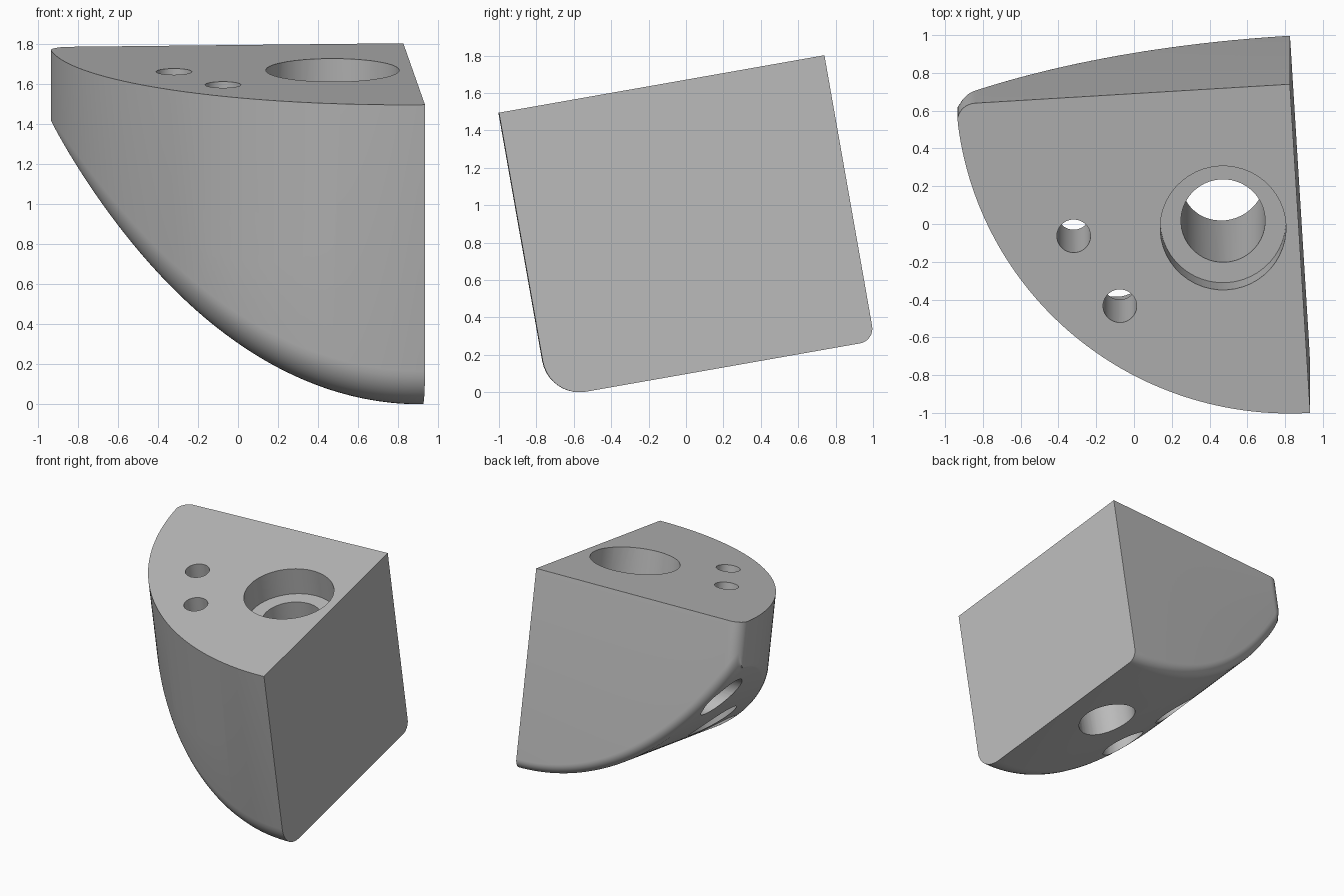
import bpy, bmesh, math
from mathutils import Matrix, Vector

if "Cube" in bpy.data.objects:
    bpy.data.objects.remove(bpy.data.objects["Cube"], do_unlink=True)

RADIUS = 1.77      # quarter-round plan radius
HEIGHT = 1.55
CORNER = 0.1       # upright rounded corner at the back left
STEPS = 72

grey = bpy.data.materials.new("plain_grey")
grey.use_nodes = True
colour = (0.5, 0.5, 0.5, 1)
grey.diffuse_color = colour
grey.node_tree.nodes["Principled BSDF"].inputs["Base Color"].default_value = colour


def make_object(name, bm):
    bmesh.ops.recalc_face_normals(bm, faces=bm.faces)
    mesh = bpy.data.meshes.new(name)
    bm.to_mesh(mesh)
    bm.free()
    mesh.materials.append(grey)
    obj = bpy.data.objects.new(name, mesh)
    bpy.context.collection.objects.link(obj)
    return obj


def rounded(cy, cz, ry, rz, start, count):
    """Quarter-ellipse points in a section."""
    angles = [start + math.pi / 2 * i / count for i in range(count + 1)]
    return [(cy + ry * math.cos(a), cz + rz * math.sin(a)) for a in angles]


def section(d):
    """Upright slice of the body at distance d from the flat right face."""
    front = -math.sqrt(RADIUS ** 2 - d * d)
    over = max(0, d - (RADIUS - CORNER))
    back = -CORNER + math.sqrt(max(0, CORNER ** 2 - over ** 2))
    back = max(back, front + 0.004)
    floor = -HEIGHT + 0.32 * d ** 2 + 0.02 * d ** 4
    slope = 0.64 * d + 0.08 * d ** 3
    width = back - front
    rf = min(0.2 * math.sqrt(1 - (d / RADIUS) ** 2), width * 0.5)
    rb = min(0.08, width * 0.4)
    rbz = rb * math.sqrt(1 + slope ** 2)
    pts = [(back, 0), (front, 0)]
    pts += rounded(front + rf, floor + rf, rf, rf, math.pi, 10)
    pts += rounded(back - rb, floor + rbz, rb, rbz, 1.5 * math.pi, 8)
    return pts


# Body: slices lofted from the right face to the left tip
bm = bmesh.new()
reach = RADIUS - 0.003
rings = []
for i in range(STEPS + 1):
    d = reach * math.sin(math.pi / 2 * i / STEPS)
    rings.append([bm.verts.new((-d, y, z)) for y, z in section(d)])
count = len(rings[0])
for a, b in zip(rings, rings[1:]):
    for k in range(count):
        n = (k + 1) % count
        bm.faces.new((a[k], a[n], b[n], b[k]))
bm.faces.new(rings[0])
bm.faces.new(rings[-1])
body = make_object("corner_block", bm)


# Holes: straight bores along one axis, each with a wider counterbore
def bore(name, axis, centre, radius, start, end):
    bm = bmesh.new()
    bmesh.ops.create_cone(bm, cap_ends=True, segments=48, radius1=radius,
                          radius2=radius, depth=abs(end - start))
    middle = (start + end) / 2
    if axis == "z":
        move = Matrix.Translation((centre[0], centre[1], middle))
    else:
        move = (Matrix.Translation((middle, centre[0], centre[1]))
                @ Matrix.Rotation(math.pi / 2, 4, "Y"))
    bm.transform(move)
    cutter = make_object(name, bm)
    cutter.hide_render = True
    return cutter


SMALL, WIDE = 0.089, 0.165
cutters = [
    bore("main_bore", "z", (-0.4, -0.75), 0.223, 0.2, -2),
    bore("main_counterbore", "z", (-0.4, -0.75), 0.333, 0.2, -0.22),
]
for axis, centre, depth in (("z", (-1.192, -0.745), 0.7),
                            ("z", (-0.971, -1.135), 0.7),
                            ("x", (-1.547, -0.662), 0.35),
                            ("x", (-0.212, -0.662), 1.3)):
    cutters.append(bore("screw_hole", axis, centre, SMALL, 0.2, -2.1))
    cutters.append(bore("screw_counterbore", axis, centre, WIDE, -depth, -2.2))

for cutter in cutters:
    mod = body.modifiers.new(cutter.name, "BOOLEAN")
    mod.operation = "DIFFERENCE"
    mod.solver = "EXACT"
    mod.object = cutter
bpy.context.view_layer.update()
graph = bpy.context.evaluated_depsgraph_get()
body.data = bpy.data.meshes.new_from_object(body.evaluated_get(graph))
body.modifiers.clear()
for cutter in cutters:
    bpy.data.objects.remove(cutter, do_unlink=True)

# Tilt the finished block into its resting pose
pose = (Matrix.Translation((0.825, 0.74, 1.8))
        @ Matrix.Rotation(math.radians(10), 4, "X")
        @ Matrix.Rotation(math.radians(3.5), 4, "Z"))
body.data.transform(pose)
lowest = min(v.co.z for v in body.data.vertices)
body.data.transform(Matrix.Translation(Vector((0, 0, -lowest))))

bpy.ops.object.select_all(action="DESELECT")
body.select_set(True)
bpy.context.view_layer.objects.active = body
bpy.ops.object.shade_smooth_by_angle(angle=math.radians(25))
